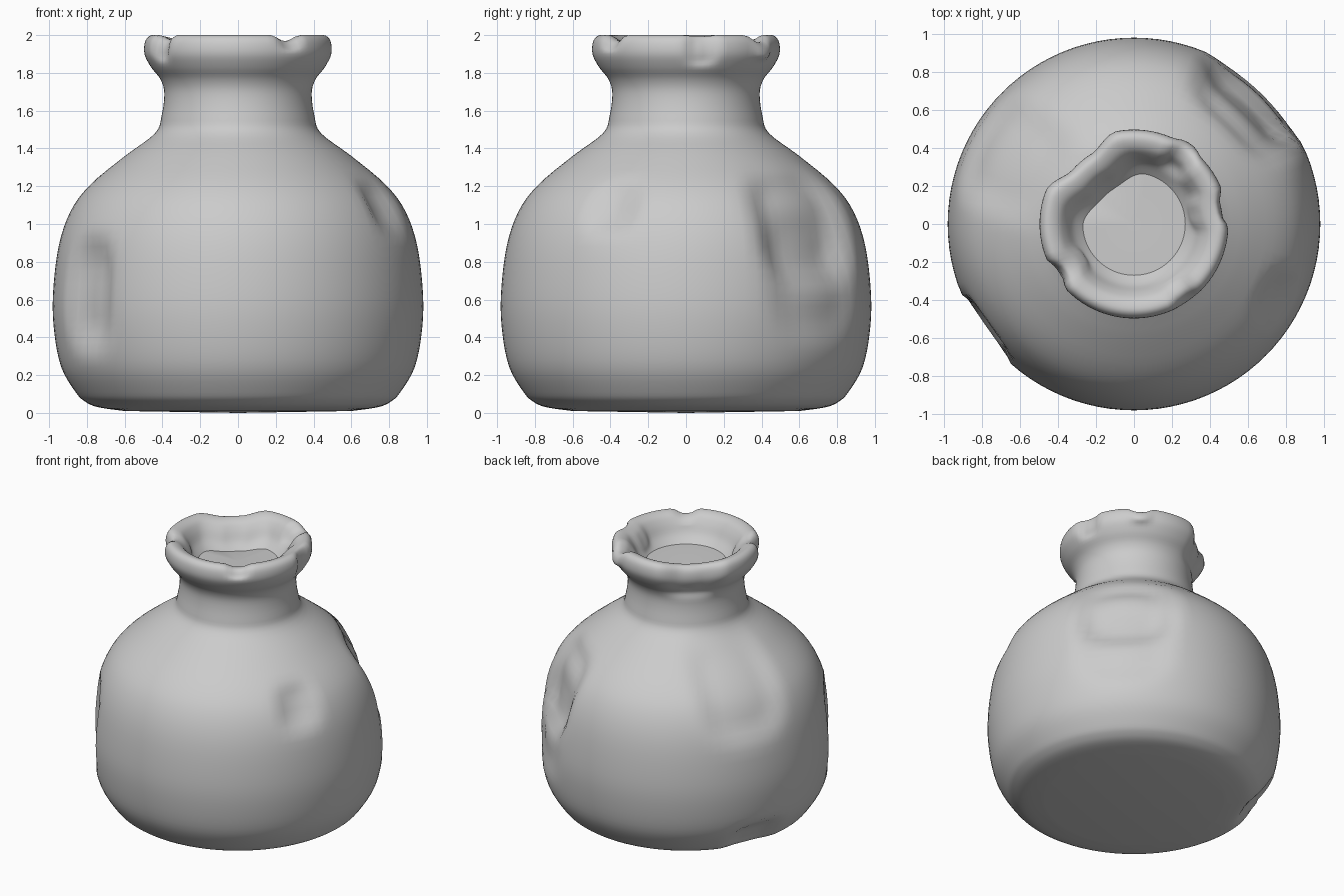
import bpy, bmesh, math
from mathutils import Vector

if "Cube" in bpy.data.objects:
    bpy.data.objects.remove(bpy.data.objects["Cube"])

SEG = 96
SUB = 4

# Lathe profile (radius, height): base, belly, shoulder, neck, lip, throat
PROFILE = [(0.60, 0.01), (0.74, 0.03), (0.81, 0.06), (0.86, 0.11), (0.935, 0.24),
           (0.972, 0.42), (0.98, 0.62), (0.95, 0.88), (0.885, 1.07), (0.78, 1.21),
           (0.60, 1.36), (0.44, 1.48), (0.405, 1.57), (0.39, 1.69), (0.41, 1.765),
           (0.46, 1.83), (0.495, 1.90), (0.49, 1.97), (0.455, 2.0), (0.40, 1.985),
           (0.36, 1.94), (0.32, 1.87), (0.27, 1.82)]


def smooth_profile(pts, n):
    """Catmull-Rom through the profile points."""
    out = []
    p = [Vector(q) for q in pts]
    for i in range(len(p) - 1):
        a, b, c, d = p[max(i - 1, 0)], p[i], p[i + 1], p[min(i + 2, len(p) - 1)]
        for k in range(n):
            t = k / n
            out.append(0.5 * (2 * b + (c - a) * t + (2 * a - 5 * b + 4 * c - d) * t * t
                              + (3 * b - a - 3 * c + d) * t ** 3))
    out.append(p[-1])
    return out


# Dents: azimuth, height, half width (arc), half height, inward push, downward push, plateau
BODY_DENTS = [
    (46, 0.98, 0.40, 0.34, 0.075, 0, 0.55),
    (46, 0.72, 0.38, 0.40, 0.035, 0, 0.5),
    (215, 0.63, 0.23, 0.36, 0.065, 0, 0.4),
    (-27, 1.09, 0.19, 0.18, 0.055, 0, 0.2),
    (152, 1.17, 0.36, 0.34, 0.045, 0, 0.5),
    (157, 0.14, 0.24, 0.15, 0.07, 0, 0.3),
]
LIP_DENTS = [
    (10, 1.93, 0.11, 0.11, 0.03, 0.01, 0.4),
    (213, 1.95, 0.10, 0.12, 0.035, 0.03, 0.2),
    (-55, 1.99, 0.10, 0.09, 0.02, 0.03, 0.2),
    (55, 1.97, 0.10, 0.12, -0.02, 0.04, 0.2),
    (130, 1.92, 0.26, 0.22, 0.065, 0.03, 0.3),
]


def weight(az, z, r, dent):
    da = (az - math.radians(dent[0]) + math.pi) % (2 * math.pi) - math.pi
    if abs(da) > 1.2:
        return 0.0
    u, v = abs(da * r / dent[2]), abs((z - dent[1]) / dent[3])
    d = (u ** 3 + v ** 3) ** (1 / 3)
    t = min(max((1 - d) / (1 - dent[6]), 0), 1)
    return t * t * (3 - 2 * t)


# Turn the profile, pushing each point by the dents it falls in
bm = bmesh.new()
rings = []
for r, z in smooth_profile(PROFILE, SUB):
    ring = []
    for s in range(SEG):
        az = 2 * math.pi * s / SEG
        dr = dz = 0.0
        for dent in (BODY_DENTS if z < 1.6 else LIP_DENTS):
            w = weight(az, z, r, dent)
            dr += w * dent[4]
            dz += w * dent[5]
        ring.append(bm.verts.new(((r - dr) * math.cos(az), (r - dr) * math.sin(az), z - dz)))
    rings.append(ring)
for a, b in zip(rings, rings[1:]):
    for s in range(SEG):
        t = (s + 1) % SEG
        bm.faces.new((a[s], a[t], b[t], b[s]))

# Underside and the flat stop inside the mouth
under = bm.verts.new((0, 0, 0))
plug = bm.verts.new((0, 0, 1.82))
for s in range(SEG):
    t = (s + 1) % SEG
    bm.faces.new((under, rings[0][t], rings[0][s]))
    bm.faces.new((plug, rings[-1][s], rings[-1][t]))
bmesh.ops.recalc_face_normals(bm, faces=bm.faces[:])

mesh = bpy.data.meshes.new("dented_pot")
bm.to_mesh(mesh)
bm.free()
pot = bpy.data.objects.new("dented_pot", mesh)
bpy.context.collection.objects.link(pot)
bpy.context.view_layer.objects.active = pot
pot.select_set(True)
bpy.ops.object.shade_smooth_by_angle(angle=math.radians(40))
